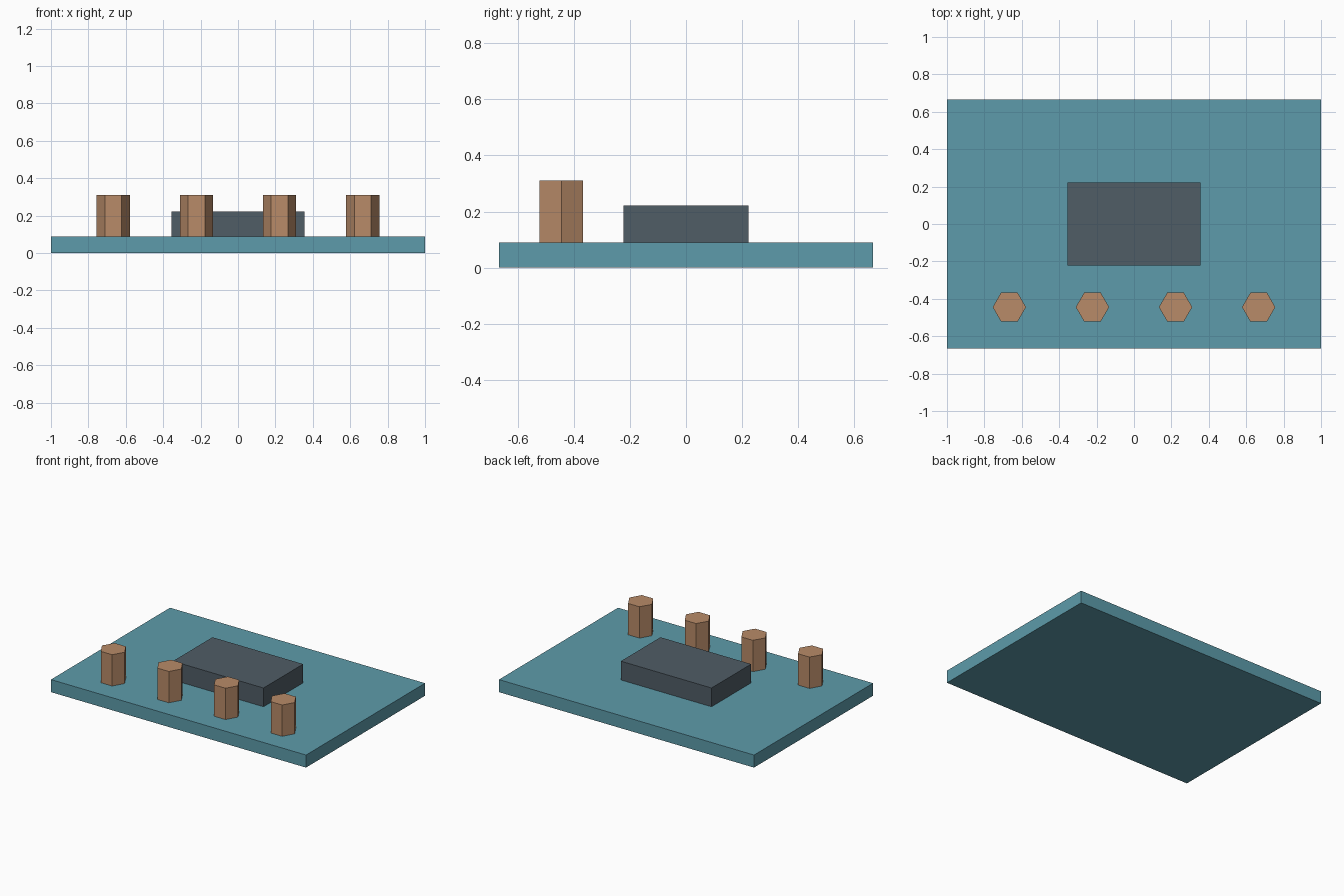
import bpy
import math

cube = bpy.data.objects.get("Cube")
if cube:
    bpy.data.objects.remove(cube, do_unlink=True)


def make_material(name, rgb):
    mat = bpy.data.materials.new(name)
    mat.use_nodes = True
    colour = (*rgb, 1.0)
    mat.diffuse_color = colour
    mat.node_tree.nodes["Principled BSDF"].inputs["Base Color"].default_value = colour
    return mat


def finish(name, mat):
    obj = bpy.context.object
    obj.name = name
    obj.data.name = name
    obj.data.materials.append(mat)
    bpy.ops.object.transform_apply(location=False, rotation=True, scale=True)
    return obj


def add_box(name, size, bottom, mat):
    bpy.ops.mesh.primitive_cube_add(size=1, location=(0, 0, bottom + size[2] / 2))
    bpy.context.object.scale = size
    return finish(name, mat)


def add_post(name, x, y, radius, height, bottom, mat):
    # Hexagonal post with corners pointing along x
    bpy.ops.mesh.primitive_cylinder_add(
        vertices=6, radius=radius, depth=height,
        location=(x, y, bottom + height / 2), rotation=(0, 0, math.radians(30)))
    return finish(name, mat)


teal = make_material("teal", (0.11, 0.33, 0.405))
slate = make_material("slate grey", (0.08, 0.109, 0.133))
tan = make_material("tan", (0.48, 0.258, 0.14))

# Base slab and raised central block
base_top = 0.089
add_box("base_slab", (2.0, 1.333, base_top), 0, teal)
add_box("center_block", (0.711, 0.444, 0.133), base_top, slate)

# Row of posts along the front
spacing = 0.4444
for i in range(4):
    add_post(f"front_post_{i + 1}", (i - 1.5) * spacing, -spacing,
             0.089, 0.222, base_top, tan)
